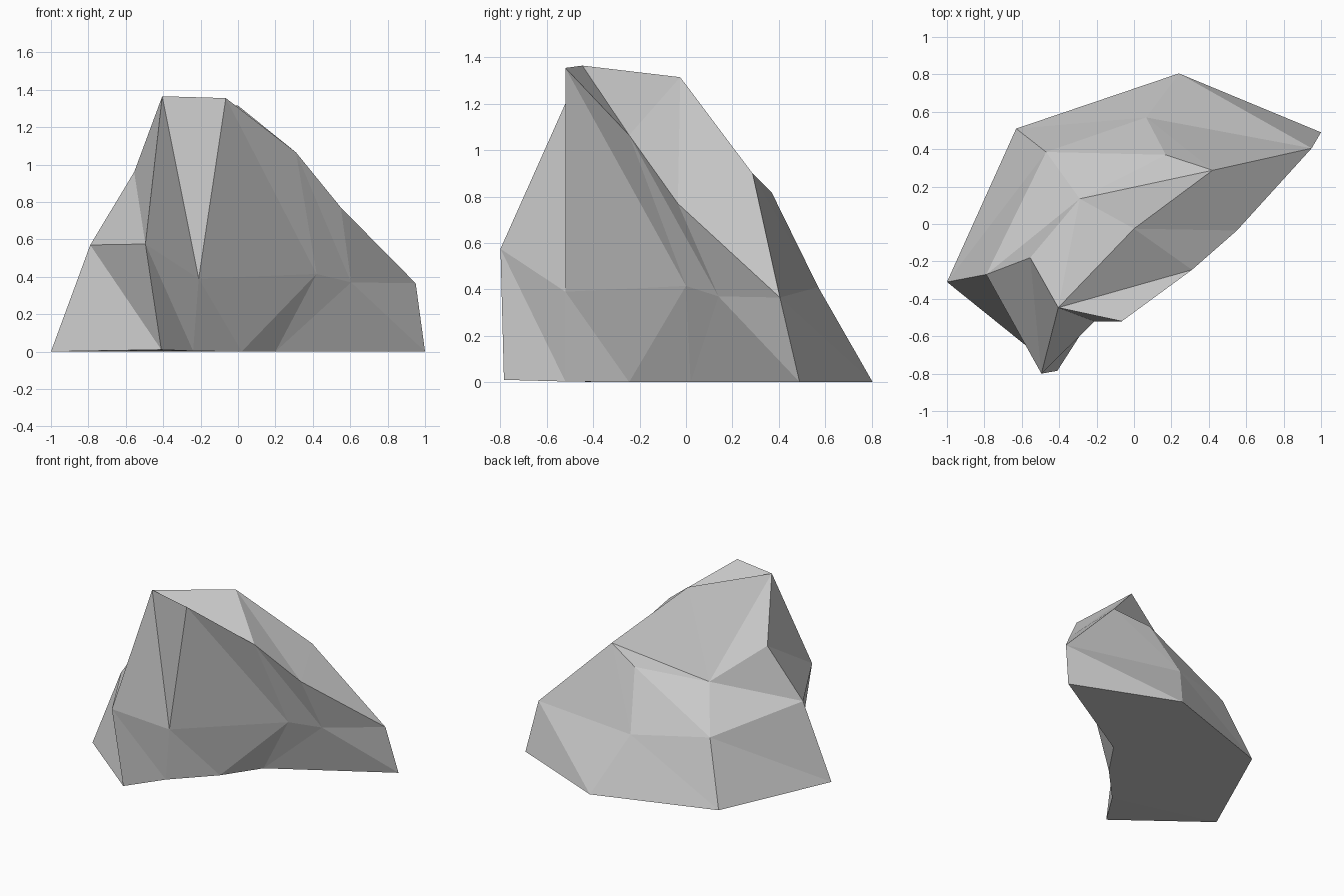
import bpy, bmesh

if "Cube" in bpy.data.objects:
    bpy.data.objects.remove(bpy.data.objects["Cube"])

# Three eight-point outlines of the rock: ground, shoulder, crown
GROUND = [(-1.0, -.31, 0), (-.41, -.785, .01), (-.24, -.52, .003), (.02, -.245, 0),
          (.2, .02, 0), (1.0, .49, 0), (.24, .805, 0), (-.63, .51, 0)]
SHOULDER = [(-.79, -.27, .57), (-.495, -.80, .575), (-.21, -.52, .39), (.42, 0, .415),
            (.605, .14, .37), (.95, .405, .365), (.065, .57, .41), (-.47, .385, .46)]
CROWN = [(-.555, -.18, .96), (-.405, -.447, 1.365), (-.065, -.52, 1.355), (.31, -.245, 1.065),
         (.55, -.035, .77), (.42, .287, .90), (.17, .37, .817), (-.29, .135, .738)]
PEAK = (0, -.025, 1.315)

bm = bmesh.new()
rings = [[bm.verts.new(p) for p in ring] for ring in (GROUND, SHOULDER, CROWN)]
peak = bm.verts.new(PEAK)

# Sides: a band of triangles between each pair of outlines
for low, high in zip(rings, rings[1:]):
    for i in range(8):
        j = (i + 1) % 8
        bm.faces.new((low[i], low[j], high[i]))
        bm.faces.new((low[j], high[j], high[i]))

# Top: corner facets, then a fan around the peak
crown = rings[2]
for corner in ((0, 1, 7), (1, 2, 3), (5, 6, 7)):
    bm.faces.new([crown[k] for k in corner])
fan = (1, 3, 4, 5, 7)
for a, b in zip(fan, fan[1:] + fan[:1]):
    bm.faces.new((crown[a], crown[b], peak))

# Underside
base = bm.faces.new(rings[0][::-1])
bmesh.ops.triangulate(bm, faces=[base])
bmesh.ops.recalc_face_normals(bm, faces=bm.faces[:])

mesh = bpy.data.meshes.new("rock")
bm.to_mesh(mesh)
bm.free()
bpy.context.collection.objects.link(bpy.data.objects.new("rock", mesh))
